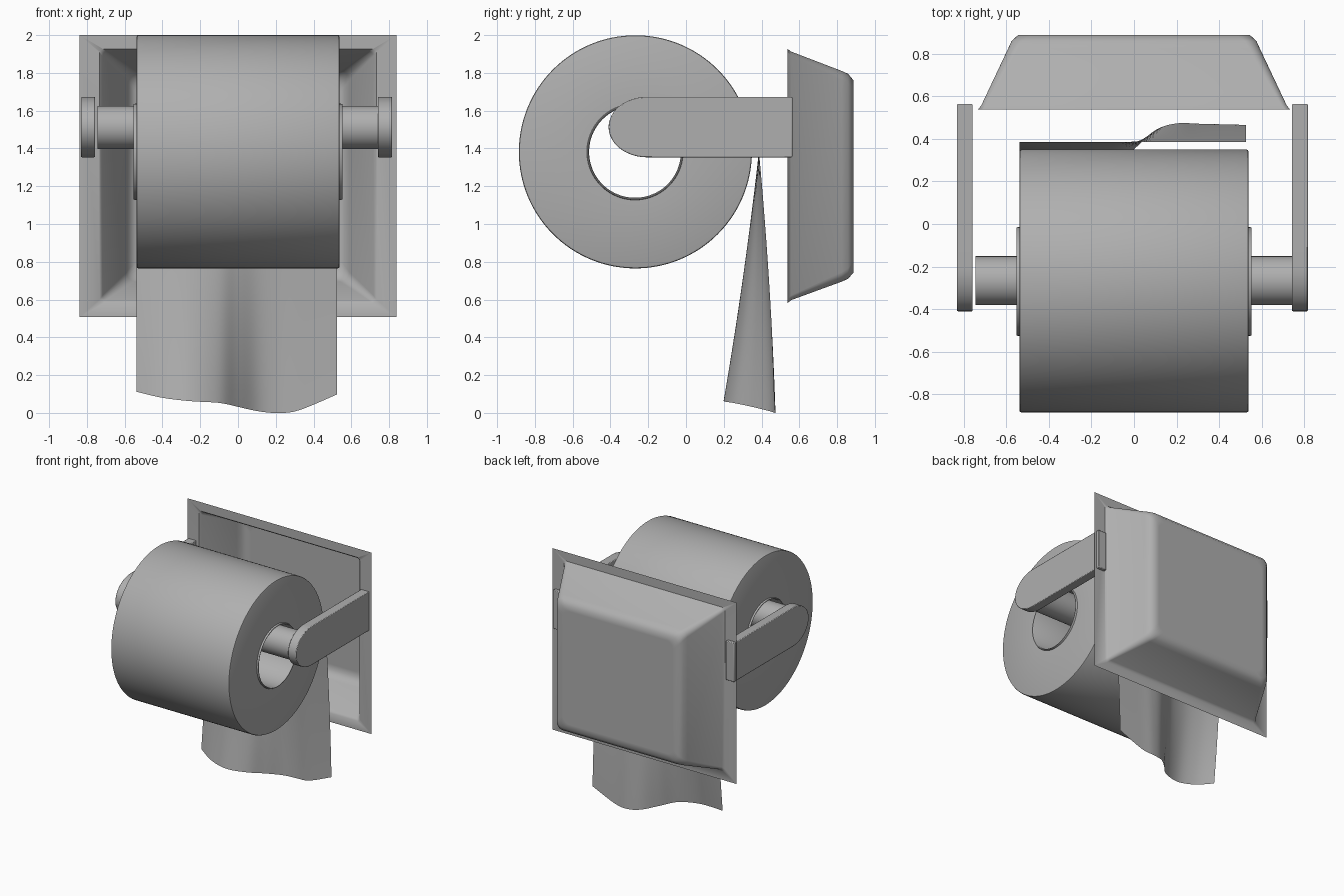
import bpy, bmesh, math
from mathutils import Vector

if "Cube" in bpy.data.objects:
    bpy.data.objects.remove(bpy.data.objects["Cube"])

# Mid-grey used on every part
grey = bpy.data.materials.new("mid_grey")
grey.diffuse_color = (0.43, 0.43, 0.43, 1)
grey.use_nodes = True
grey.node_tree.nodes["Principled BSDF"].inputs["Base Color"].default_value = grey.diffuse_color


def finish(name, bm, angle=40, bevel=0.0):
    bmesh.ops.remove_doubles(bm, verts=bm.verts, dist=1e-5)
    bmesh.ops.recalc_face_normals(bm, faces=bm.faces)
    me = bpy.data.meshes.new(name)
    bm.to_mesh(me)
    bm.free()
    me.materials.append(grey)
    ob = bpy.data.objects.new(name, me)
    bpy.context.collection.objects.link(ob)
    bpy.ops.object.select_all(action='DESELECT')
    ob.select_set(True)
    bpy.context.view_layer.objects.active = ob
    if bevel:
        m = ob.modifiers.new("Bevel", 'BEVEL')
        m.width, m.segments, m.limit_method = bevel, 2, 'ANGLE'
    bpy.ops.object.shade_smooth_by_angle(angle=math.radians(angle))
    return ob


def bridge(bm, a, b, closed=True):
    n = len(a)
    for i in range(n if closed else n - 1):
        j = (i + 1) % n
        bm.faces.new((a[i], a[j], b[j], b[i]))


def lathe_x(name, profile, cy, cz, seg=96):
    """Revolve a closed (x, radius) profile about an axis parallel to x."""
    bm = bmesh.new()
    rings = []
    for x, r in profile:
        if r == 0:
            rings.append([bm.verts.new((x, cy, cz))])
            continue
        rings.append([bm.verts.new((x, cy + r * math.cos(2 * math.pi * k / seg),
                                    cz + r * math.sin(2 * math.pi * k / seg)))
                      for k in range(seg)])
    for a, b in zip(rings, rings[1:] + rings[:1]):
        if len(a) == len(b) == 1:
            continue
        if len(a) == 1 or len(b) == 1:
            tip, ring = (a[0], b) if len(a) == 1 else (b[0], a)
            for k in range(seg):
                bm.faces.new((tip, ring[k], ring[(k + 1) % seg]))
        else:
            bridge(bm, a, b)
    return finish(name, bm)


def rounded_rect(bm, hx, z0, z1, y, r, seg=6):
    """Ring of vertices; corner order matches for every ring."""
    ring = []
    for q, (cx, cz) in enumerate(((hx - r, z1 - r), (-hx + r, z1 - r),
                                  (-hx + r, z0 + r), (hx - r, z0 + r))):
        for k in range(seg + 1):
            t = math.pi / 2 * (q + k / seg)
            ring.append(bm.verts.new((cx + r * math.cos(t), y, cz + r * math.sin(t))))
    return ring


# Wall plate with recessed pan (thin pressed sheet)
bm = bmesh.new()
rings = [rounded_rect(bm, *p) for p in (
    (0.838, 0.508, 2.0, 0.538, 0.001),
    (0.732, 0.581, 1.927, 0.538, 0.02),
    (0.717, 0.597, 1.913, 0.556, 0.025),
    (0.59, 0.695, 1.81, 0.825, 0.05),
    (0.575, 0.71, 1.795, 0.858, 0.055),
    (0.545, 0.742, 1.762, 0.886, 0.06),
    (0.50, 0.787, 1.717, 0.886, 0.06))]
for a, b in zip(rings, rings[1:]):
    bridge(bm, a, b)
bm.faces.new(rings[-1])
finish("recessed_wall_plate", bm, 46)

# Paper roll, cardboard core and spindle
lathe_x("paper_roll", [(-0.528, 0.617), (0.528, 0.617), (0.535, 0.614), (0.538, 0.607),
                       (0.538, 0.25), (-0.538, 0.25), (-0.538, 0.607), (-0.535, 0.614)],
        -0.268, 1.382, 128)
lathe_x("cardboard_core", [(-0.545, 0.255), (0.545, 0.255), (0.552, 0.252), (0.552, 0.248),
                           (0.545, 0.243), (-0.545, 0.243), (-0.552, 0.248), (-0.552, 0.252)],
        -0.27, 1.382)
lathe_x("spindle", [(-0.743, 0), (-0.743, 0.115), (0.743, 0.115), (0.743, 0)],
        -0.266, 1.511, 64)

# Side arms with a rounded front end
for name, x0, x1 in (("left_arm", -0.831, -0.757), ("right_arm", 0.741, 0.816)):
    bm = bmesh.new()
    zc, r = 1.513, 0.16
    outline = [(0.563, zc - r), (0.563, zc + r)]
    for k in range(33):
        t = math.pi / 2 + math.pi * k / 32
        outline.append((-0.205 + 1.28 * r * math.cos(t), zc + r * math.sin(t)))
    a = [bm.verts.new((x0, y, z)) for y, z in outline]
    b = [bm.verts.new((x1, y, z)) for y, z in outline]
    bridge(bm, a, b)
    bm.faces.new(a)
    bm.faces.new(b)
    finish(name, bm, 40, 0.005)


# Hanging sheet: straight at the top, wavy along its torn lower edge
def spline(points, n):
    out = []
    for i in range(len(points) - 1):
        p = [Vector(points[max(0, min(len(points) - 1, i + d))]) for d in (-1, 0, 1, 2)]
        for k in range(n):
            t = k / n
            out.append(0.5 * (2 * p[1] + (p[2] - p[0]) * t
                              + (2 * p[0] - 5 * p[1] + 4 * p[2] - p[3]) * t * t
                              + (3 * p[1] - p[0] - 3 * p[2] + p[3]) * t ** 3))
    return out + [Vector(points[-1])]


edge = spline([(-0.537, 0.29, 0.112), (-0.4, 0.225, 0.08), (-0.25, 0.2, 0.062),
               (-0.1, 0.25, 0.053), (0.0, 0.35, 0.032), (0.1, 0.44, 0.01),
               (0.2, 0.472, 0.0), (0.32, 0.47, 0.013), (0.525, 0.465, 0.098)], 6)
bm = bmesh.new()
rows = []
for s in range(17):
    t = s / 16
    bow = 0.04 * t * (1 - t)  # slight outward curve of the paper
    rows.append([bm.verts.new((p.x, 0.386 + (p.y - 0.386) * t + bow,
                               1.385 + (p.z - 1.385) * t)) for p in edge])
for a, b in zip(rows, rows[1:]):
    bridge(bm, a, b, closed=False)
finish("hanging_sheet", bm, 60)
